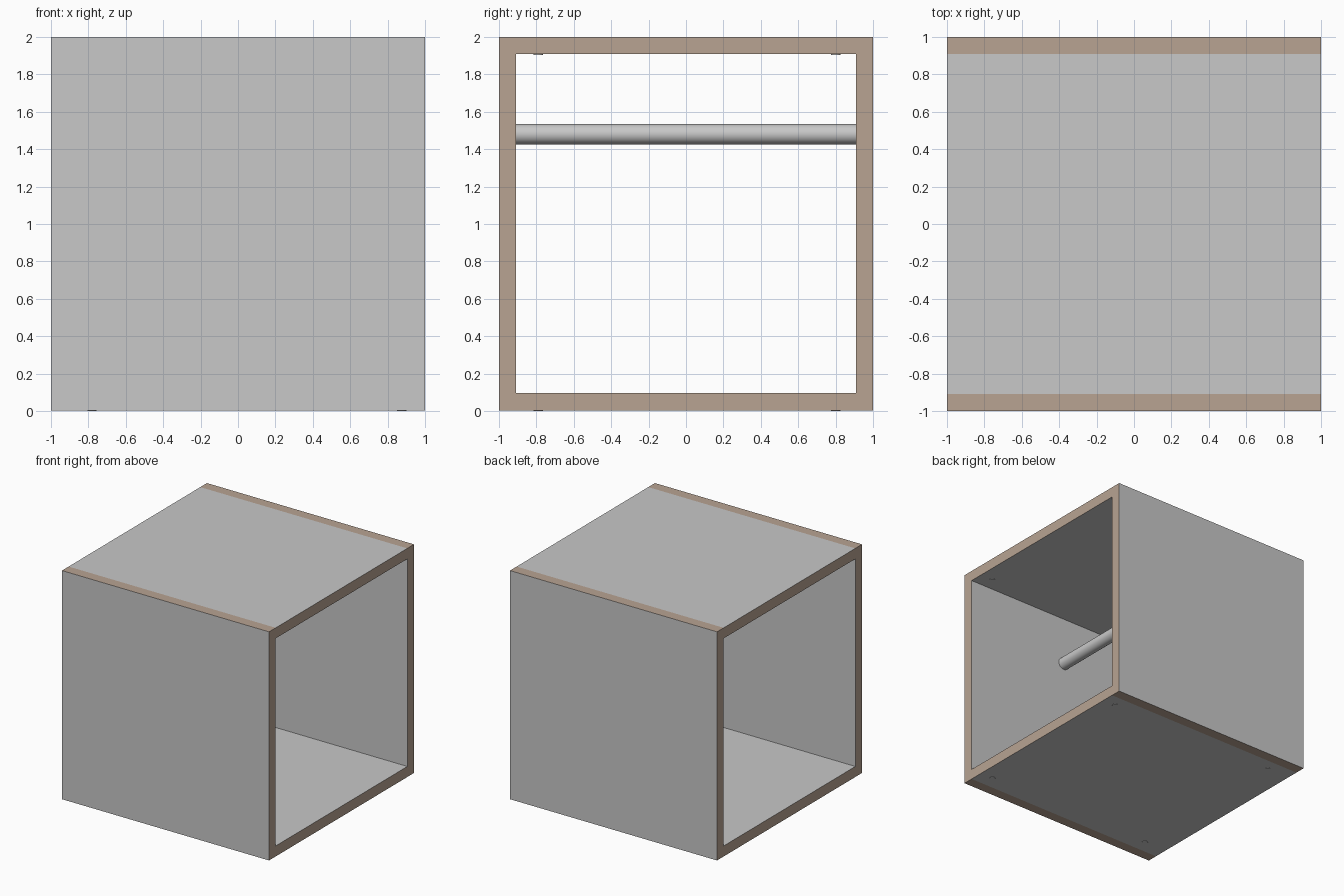
import bpy, bmesh, math
from mathutils import Matrix, Vector

if "Cube" in bpy.data.objects:
    bpy.data.objects.remove(bpy.data.objects["Cube"])

def mat(name, c):
    m = bpy.data.materials.new(name)
    m.diffuse_color = (*c, 1)
    m.use_nodes = True
    m.node_tree.nodes["Principled BSDF"].inputs["Base Color"].default_value = m.diffuse_color
    return m

grey = mat("grey_laminate", (0.58, 0.58, 0.58))
brown = mat("brown_edge", (0.48, 0.37, 0.29))

T, LIFT = 0.092, 0.004   # board thickness, foot pad height

def finish(bm, name, mats):
    me = bpy.data.meshes.new(name)
    bm.to_mesh(me)
    bm.free()
    for m in mats:
        me.materials.append(m)
    ob = bpy.data.objects.new(name, me)
    bpy.context.collection.objects.link(ob)
    return ob

def board(name, lo, hi, axis):
    """Box with grey faces across its thickness axis and brown edges."""
    lo, hi = Vector(lo), Vector(hi)
    bm = bmesh.new()
    bmesh.ops.create_cube(bm, size=1, matrix=Matrix.Translation((lo + hi) / 2)
                          @ Matrix.Diagonal((*(hi - lo), 1)))
    bm.normal_update()
    for f in bm.faces:
        f.material_index = 0 if abs(f.normal[axis]) > 0.5 else 1
    finish(bm, name, (grey, brown))

def cylinder(name, r, length, matrix, seg):
    bm = bmesh.new()
    bmesh.ops.create_cone(bm, cap_ends=True, segments=seg, radius1=r, radius2=r,
                          depth=length, matrix=matrix)
    for f in bm.faces:
        f.smooth = len(f.verts) == 4
    for e in bm.edges:
        e.smooth = all(len(f.verts) == 4 for f in e.link_faces)
    finish(bm, name, (grey,))

# Side boards run full height, top and bottom fit between them
inner = 1 - T
board("front_board", (-1, -1, LIFT), (1, -inner, 2), 1)
board("back_board", (-1, inner, LIFT), (1, 1, 2), 1)
board("bottom_board", (-1, -inner, LIFT), (1, inner, LIFT + T), 2)
board("top_board", (-1, -inner, 2 - T), (1, inner, 2), 2)

# Hanging rail
cylinder("hanging_rail", 0.054, 2 * inner,
         Matrix.Translation((0, 0, 1.48)) @ Matrix.Rotation(math.pi / 2, 4, 'X'), 32)

# Tiny pads under both horizontal boards
for label, z in (("bottom", LIFT), ("top", 2 - T)):
    for i, x in enumerate((-0.78, 0.875)):
        for j, y in enumerate((-0.79, 0.8)):
            cylinder(f"{label}_pad_{i}{j}", 0.025, LIFT,
                     Matrix.Translation((x, y, z - LIFT / 2)), 16)
